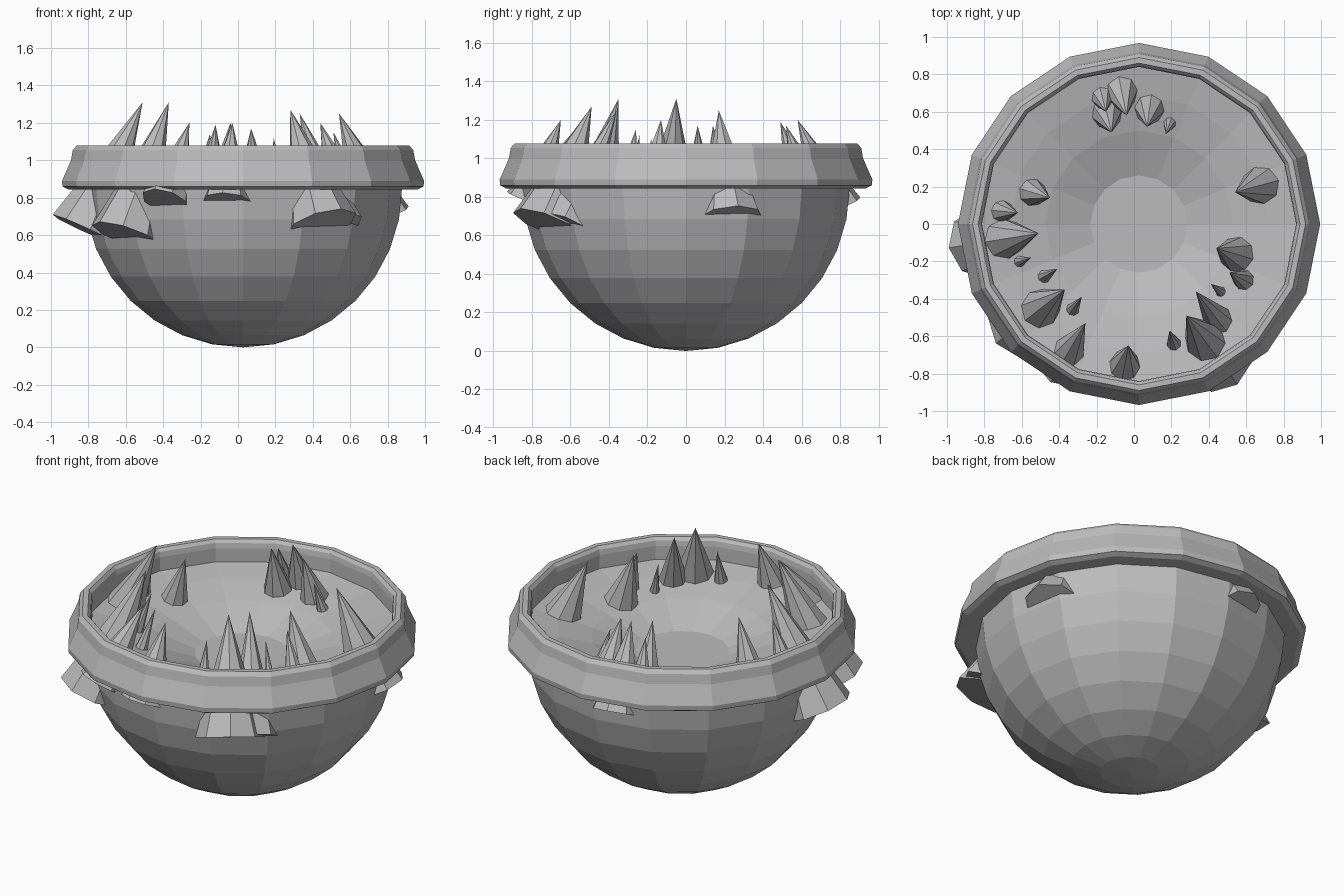
import bpy
import bmesh
import math
from mathutils import Vector

SIDES = 16
CENTRE = Vector((0.027, 0, 0))
RADIUS = 0.85

default_cube = bpy.data.objects.get("Cube")
if default_cube:
    bpy.data.objects.remove(default_cube, do_unlink=True)

stone = bpy.data.materials.new("grey stone")
stone.use_nodes = True
stone_colour = (0.5, 0.5, 0.5, 1)
stone.diffuse_color = stone_colour
stone.node_tree.nodes["Principled BSDF"].inputs["Base Color"].default_value = stone_colour


def finish(bm, name):
    """Turn a bmesh into a flat shaded stone object."""
    bmesh.ops.recalc_face_normals(bm, faces=bm.faces)
    mesh = bpy.data.meshes.new(name)
    bm.to_mesh(mesh)
    bm.free()
    mesh.materials.append(stone)
    part = bpy.data.objects.new(name, mesh)
    bpy.context.collection.objects.link(part)
    return part


def lathe(name, profile, closed=False):
    """Revolve a (radius, height) profile around the bowl's axis."""
    bm = bmesh.new()
    rings = []
    for radius, height in profile:
        if radius == 0:
            rings.append([bm.verts.new(CENTRE + Vector((0, 0, height)))] * SIDES)
            continue
        ring = []
        for i in range(SIDES):
            a = math.tau * i / SIDES
            offset = Vector((radius * math.cos(a), radius * math.sin(a), height))
            ring.append(bm.verts.new(CENTRE + offset))
        rings.append(ring)
    following = rings[1:] + rings[:1] if closed else rings[1:]
    for low, high in zip(rings, following):
        for i in range(SIDES):
            j = (i + 1) % SIDES
            corners = dict.fromkeys([low[i], low[j], high[j], high[i]])
            bm.faces.new(list(corners))
    return finish(bm, name)


def spike(name, tip, base, radius):
    """Eight sided cone from a base centre to a tip."""
    tip, base = Vector(tip), Vector(base)
    axis = tip - base
    bm = bmesh.new()
    bmesh.ops.create_cone(bm, cap_ends=True, segments=8, radius1=radius,
                          radius2=0, depth=axis.length)
    bmesh.ops.remove_doubles(bm, verts=bm.verts, dist=0.0001)
    part = finish(bm, name)
    part.rotation_mode = "QUATERNION"
    part.rotation_quaternion = axis.to_track_quat("Z", "Y")
    part.location = (tip + base) / 2
    return part


# Bowl: faceted half sphere outside, shallow sunken floor inside
outside = []
for k in range(9):
    a = math.pi / 2 * k / 8
    outside.append((RADIUS * math.sin(a), RADIUS * (1 - math.cos(a))))
inside = [(0.85, 0.95), (0.69, 0.92), (0.5, 0.87), (0.26, 0.78), (0, 0.78)]
lathe("bowl", outside + inside)

# Rim: flared band with bevelled edges
lathe("rim", [
    (0.84, 0.845), (0.935, 0.845), (0.965, 0.86), (0.968, 0.89),
    (0.92, 1.0), (0.91, 1.055), (0.89, 1.078), (0.86, 1.078),
    (0.845, 1.06), (0.84, 1.03),
], closed=True)

# Large spikes whose bases break through the wall: tip, base, radius
large_spikes = [
    ((-0.51, -0.05, 1.31), (-0.82, -0.1, 0.63), 0.19),
    ((-0.37, -0.35, 1.31), (-0.6, -0.53, 0.6), 0.19),
    ((0.28, -0.49, 1.27), (0.45, -0.72, 0.66), 0.19),
    ((0.33, -0.36, 1.25), (0.53, -0.62, 0.65), 0.14),
    ((0.54, 0.17, 1.25), (0.76, 0.23, 0.69), 0.17),
    ((-0.26, -0.53, 1.2), (-0.39, -0.75, 0.78), 0.13),
    ((-0.03, -0.65, 1.2), (-0.06, -0.81, 0.78), 0.13),
    ((-0.04, 0.58, 1.2), (-0.08, 0.78, 0.74), 0.14),
]
for n, (tip, base, radius) in enumerate(large_spikes, 1):
    spike(f"large_spike_{n}", tip, base, radius)

# Small spikes leaning inward from the floor: tip position, radius
small_spikes = [
    (0.44, -0.13, 1.2, 0.12), (0.51, -0.26, 1.15, 0.08),
    (-0.45, 0.14, 1.17, 0.1), (-0.62, 0.06, 1.17, 0.09),
    (-0.55, -0.18, 1.1, 0.05), (-0.41, -0.24, 1.12, 0.05),
    (-0.28, -0.39, 1.12, 0.05), (0.41, -0.32, 1.08, 0.04),
    (0.19, -0.57, 1.12, 0.06), (-0.15, 0.6, 1.14, 0.09),
    (-0.12, 0.49, 1.19, 0.11), (0.07, 0.52, 1.17, 0.11),
    (0.17, 0.48, 1.06, 0.05),
]
BASE_HEIGHT = 0.8
LEAN = 0.35
for n, (x, y, z, radius) in enumerate(small_spikes, 1):
    outward = Vector((x, y, 0)).normalized()
    rise = z - BASE_HEIGHT
    base = Vector((x, y, BASE_HEIGHT)) + outward * LEAN * rise
    spike(f"small_spike_{n}", (x, y, z), base, radius)
